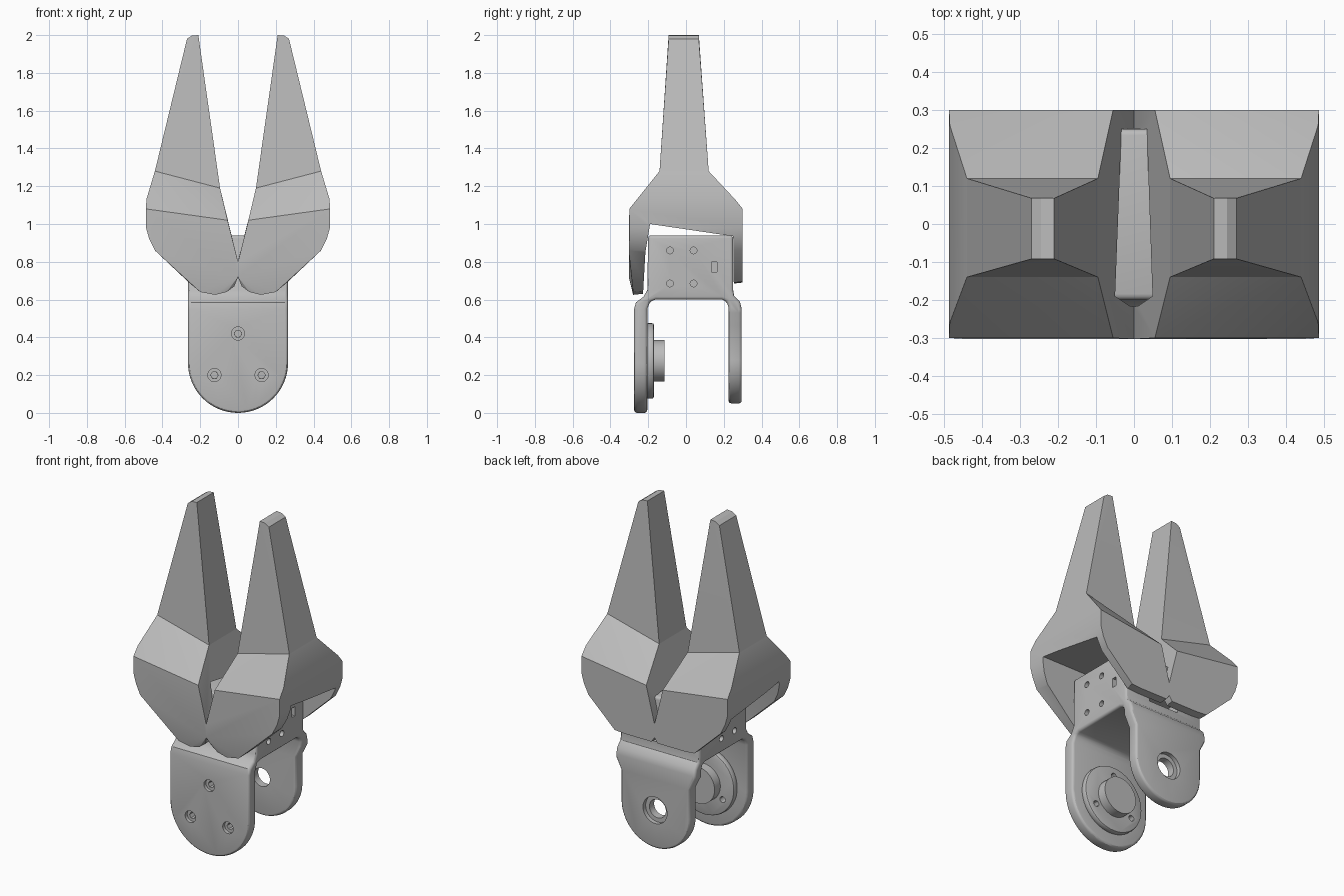
import bpy, bmesh, math
from mathutils import Vector

cube = bpy.data.objects.get("Cube")
if cube:
    bpy.data.objects.remove(cube, do_unlink=True)

GREY = (0.5, 0.5, 0.5, 1)
metal = bpy.data.materials.new("plain grey")
metal.use_nodes = True
metal.diffuse_color = GREY
metal.node_tree.nodes["Principled BSDF"].inputs["Base Color"].default_value = GREY


def make(name, bm):
    bmesh.ops.recalc_face_normals(bm, faces=bm.faces[:])
    mesh = bpy.data.meshes.new(name)
    bm.to_mesh(mesh)
    bm.free()
    mesh.materials.append(metal)
    ob = bpy.data.objects.new(name, mesh)
    bpy.context.collection.objects.link(ob)
    return ob


def prism(name, pts, axis, lo, hi):
    """Extrude a 2D outline along x (pts are y,z) or y (pts are x,z)."""
    bm = bmesh.new()
    at = (lambda p, t: (t, p[0], p[1])) if axis == "x" else (lambda p, t: (p[0], t, p[1]))
    face = bm.faces.new([bm.verts.new(at(p, lo)) for p in pts])
    ext = bmesh.ops.extrude_face_region(bm, geom=[face])["geom"]
    move = Vector(at((0, 0), hi - lo))
    bmesh.ops.translate(bm, vec=move, verts=[v for v in ext if isinstance(v, bmesh.types.BMVert)])
    return make(name, bm)


def circle(c, z, r, n=32, start=0, sweep=2 * math.pi):
    count = n if sweep >= 6.28 else n + 1
    return [(c + r * math.cos(start + sweep * i / n), z + r * math.sin(start + sweep * i / n))
            for i in range(count)]


def hull(name, pts):
    bm = bmesh.new()
    for p in pts:
        bm.verts.new(p)
    out = bmesh.ops.convex_hull(bm, input=bm.verts[:])
    junk = {v for v in out["geom_interior"] + out["geom_unused"] if isinstance(v, bmesh.types.BMVert)}
    bmesh.ops.delete(bm, geom=list(junk), context="VERTS")
    bmesh.ops.dissolve_limit(bm, angle_limit=0.02, verts=bm.verts[:], edges=bm.edges[:])
    return make(name, bm)


def apply(ob, mod):
    bpy.context.view_layer.objects.active = ob
    bpy.ops.object.modifier_apply(modifier=mod.name)


def cut(ob, cutter):
    mod = ob.modifiers.new("cut", "BOOLEAN")
    mod.operation = "DIFFERENCE"
    mod.solver = "EXACT"
    mod.object = cutter
    apply(ob, mod)
    bpy.data.objects.remove(cutter, do_unlink=True)


def bevel(ob, width, segments):
    mod = ob.modifiers.new("bevel", "BEVEL")
    mod.width = width
    mod.segments = segments
    mod.limit_method = "ANGLE"
    mod.angle_limit = math.radians(40)
    apply(ob, mod)


def smooth(ob, angle):
    bpy.ops.object.select_all(action="DESELECT")
    ob.select_set(True)
    bpy.context.view_layer.objects.active = ob
    bpy.ops.object.shade_smooth_by_angle(angle=math.radians(angle))


# Forked bracket with the motor block on top
fork = [(-.275, -.02), (-.275, .55), (-.265, .585), (-.225, .615), (-.205, .65), (-.2, .94),
        (.25, .94), (.25, .65), (.255, .62), (.285, .59), (.295, .55), (.295, -.02),
        (.225, -.02), (.225, .56), (.215, .59), (.19, .6), (-.16, .6), (-.19, .59),
        (-.205, .55), (-.205, -.02)]
bracket = prism("bracket", fork, "x", -.265, .265)

# Round the lower ends of both arms
front_round = circle(0, .265, .265, 32, math.pi, math.pi)
cut(bracket, prism("front_cutter", front_round + [(.4, .265), (.4, -.1), (-.4, -.1), (-.4, .265)],
                   "y", -.4, 0))
rear_round = circle(0, .28, .23, 32, math.pi, math.pi)
cut(bracket, prism("rear_cutter", [(-.4, .53), (-.265, .53), (-.23, .46)] + rear_round
                   + [(.23, .46), (.265, .53), (.4, .53), (.4, -.1), (-.4, -.1)], "y", 0, .4))
bevel(bracket, .016, 3)

# Drive disc and boss inside the front arm
disc = prism("drive_disc", circle(0, .275, .2, 48), "y", -.21, -.17)
bevel(disc, .01, 2)
boss = prism("drive_boss", circle(0, .275, .11, 40), "y", -.175, -.115)

# Bolt holes with counterbores
for x, z in ((0, .42), (-.125, .2), (.125, .2)):
    cut(bracket, prism("cutter", circle(x, z, .035, 20), "y", -.4, -.255))
    cut(bracket, prism("cutter", circle(x, z, .02, 6), "y", -.3, -.18))
    cut(disc, prism("cutter", circle(x, z, .018, 12), "y", -.3, -.1))

# Bearing hole in the rear arm
cut(bracket, prism("cutter", circle(0, .28, .08), "y", .27, .4))
cut(bracket, prism("cutter", circle(0, .28, .055), "y", .1, .4))

# Cable slot at the back, screw holes and slots on both sides
cut(bracket, prism("cutter", [(-.1, .67), (.1, .67), (.1, .73), (-.1, .73)], "y", .15, .4))
for lo, hi in ((-.4, -.22), (.22, .4)):
    for y in (-.085, .04):
        for z in (.685, .86):
            cut(bracket, prism("cutter", circle(y, z, .018, 16), "x", lo, hi))
    cut(bracket, prism("cutter", [(.135, .745), (.163, .745), (.163, .8), (.135, .8)], "x", lo, hi))
for ob in (bracket, disc, boss):
    smooth(ob, 30)

# Claws: hollow knuckle shell with front and rear flaps, and a tapered prong
flap = [(0, .8), (0, .72), (.02, .67), (.06, .64), (.12, .625), (.2, .64), (.265, .695), (.44, .86)]
rim = [(.055, 1.02), (.47, .92), (.487, .98), (.487, 1.08)]
base = [(.095, 1.19), (.44, 1.28)]
tip = [(.21, 2.0), (.245, 1.997), (.27, 1.98)]
cavity = [(-.235, .5), (-.215, .85), (-.19, 1.0), (.25, .935), (.255, .5)]
for side, s in (("left", 1), ("right", -1)):
    pts = [(s * x, y, z) for x, z in base for y in (-.14, .12)]
    pts += [(s * x, y, z) for x, z in rim for y in (-.3, .3)]
    pts += [(s * .485, y, 1.13) for y in (-.26, .26)]
    for x, z in flap:
        pts.append((s * x, -.28 if z < .7 else -.303, z))
        pts.append((s * x, .3, max(z, .69)))
    knuckle = hull(side + "_knuckle", pts)
    cut(knuckle, prism("cutter", cavity, "x", -.7, .7))
    smooth(knuckle, 22)
    prong = hull(side + "_prong", [(s * x, y, z) for x, z in base for y in (-.14, .12)]
                 + [(s * x, y, z) for x, z in tip for y in (-.092, .068)])
    smooth(prong, 22)
